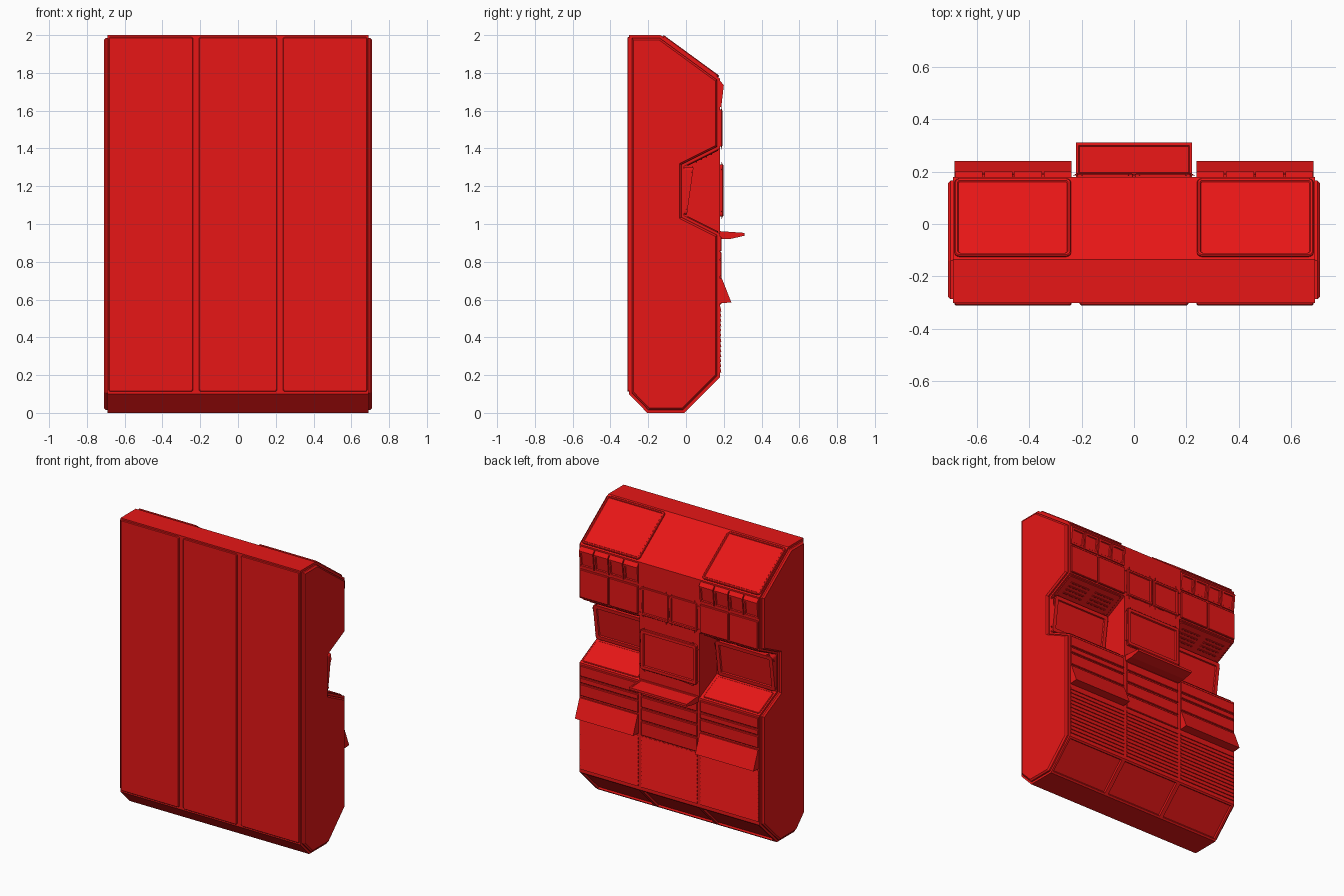
import bpy, bmesh
from mathutils import Vector

if "Cube" in bpy.data.objects:
    bpy.data.objects.remove(bpy.data.objects["Cube"])

red = bpy.data.materials.new("red")
red.diffuse_color = (0.8, 0.008, 0.008, 1)
red.use_nodes = True
red.node_tree.nodes["Principled BSDF"].inputs["Base Color"].default_value = red.diffuse_color


def prism(name, x0, x1, pts, n=None, chamfer=0, rim=0, depth=0, rounded=0):
    """Extrude a (y, z) outline along x; dress the face that lies furthest along n."""
    bm = bmesh.new()
    a = [bm.verts.new((x0, y, z)) for y, z in pts]
    b = [bm.verts.new((x1, y, z)) for y, z in pts]
    k = len(pts)
    bm.faces.new(a)
    bm.faces.new(b)
    for i in range(k):
        j = (i + 1) % k
        bm.faces.new((a[i], a[j], b[j], b[i]))
    if rounded:
        es = [bm.edges.get((v[i], v[i + 1])) for v in (a, b) for i in (0, 2)]
        bmesh.ops.bevel(bm, geom=es, offset=rounded, segments=3, profile=0.5, affect='EDGES')
    bmesh.ops.recalc_face_normals(bm, faces=bm.faces)
    bm.normal_update()
    if n:
        n = Vector(n)
        f = max(bm.faces, key=lambda q: q.calc_center_median().dot(n))
        for t, d in ((chamfer, chamfer), (rim, 0), (0.004 if rim else 0, -depth)):
            if t:
                bmesh.ops.inset_region(bm, faces=[f], thickness=t, depth=d, use_even_offset=True)
    me = bpy.data.meshes.new(name)
    bm.to_mesh(me)
    bm.free()
    me.materials.append(red)
    ob = bpy.data.objects.new(name, me)
    bpy.context.collection.objects.link(ob)
    return ob


def slab(name, x0, x1, p, q, t, chamfer=0.004, rim=0, depth=0, rounded=0.012):
    """Raised plate on the line p-q of the side outline (counter-clockwise = outward)."""
    p, q = Vector(p), Vector(q)
    d = (q - p).normalized()
    n = Vector((d.y, -d.x))
    o = n * (t - chamfer)
    return prism(name, x0, x1, [p, p + o, q + o, q], (0, n.x, n.y), chamfer, rim, depth, rounded)


def inset(pts, d):
    """Shrink a counter-clockwise outline by d."""
    out = []
    for i, p in enumerate(pts):
        p = Vector(p)
        u = (p - Vector(pts[i - 1])).normalized()
        v = (Vector(pts[(i + 1) % len(pts)]) - p).normalized()
        m = Vector((-u.y, u.x)) + Vector((-v.y, v.x))
        out.append(p + m * (2 * d / m.length_squared))
    return out


Y = 0.18                                    # plane of the equipment face
low = [(-0.302, 0.1), (-0.205, 0)]
notch = [(Y, 0.95), (-0.01, 1.045), (-0.01, 1.305), (Y, 1.4)]
high = [(Y, 1.77), (-0.135, 2), (-0.302, 2)]
core = low + [(-0.03, 0), (Y, 0.21)]

# cabinet body: full centre bay, notched outer bays
prism("centre_bay", -0.23, 0.23, core + high)
for s, side in ((1, "right"), (-1, "left")):
    def span(u, v):
        return sorted((s * u, s * v))
    prism(side + "_bay", *span(0.23, 0.69), core + notch + high)

    # outer side cover
    outline = low + [(-0.01, 0), (Y, 0.19)] + notch + high
    prism(side + "_cover", s * 0.69, s * 0.70, inset(outline, 0.015), (s, 0, 0), 0.01)

    # sloped roof hatch
    p, q = Vector((Y, 1.77)), Vector((-0.135, 2))
    slab(side + "_roof_hatch", *span(0.24, 0.685), p.lerp(q, 0.03), p.lerp(q, 0.97), 0.01,
         rim=0.008, depth=0.005, rounded=0.02)

    # row of four tilted small panels
    for i in range(4):
        x = 0.238 + i * 0.113
        prism(f"{side}_small_panel_{i}", *span(x, x + 0.106),
              [(Y, 1.62), (0.187, 1.62), (0.2, 1.735), (Y, 1.76)], (0, 1, -0.12), 0, 0.012, 0.006)

    # notch: floor plate, slotted ceiling plate, tilted screen
    fl = [Vector(v) for v in notch]
    slab(side + "_desk_plate", *span(0.25, 0.68), fl[0].lerp(fl[1], 0.06), fl[0].lerp(fl[1], 0.92), 0.006)
    slab(side + "_ceiling_plate", *span(0.25, 0.68), fl[2].lerp(fl[3], 0.08), fl[2].lerp(fl[3], 0.95), 0.006)
    for c in range(2):
        for r in range(4):
            x = 0.29 + c * 0.2
            u = 0.3 + r * 0.14
            slab(f"{side}_ceiling_slot_{c}_{r}", *span(x, x + 0.15), fl[2].lerp(fl[3], u),
                 fl[2].lerp(fl[3], u + 0.04), 0.011, chamfer=0.002, rounded=0)
    prism(side + "_screen", *span(0.25, 0.688),
          [(-0.01, 1.05), (0.005, 1.05), (0.04, 1.3), (-0.01, 1.3)], (0, 1, -0.14), 0, 0.025, 0.008, 0.015)

    # drawers and the flared hood below the desk
    for i, (z0, z1) in enumerate(((0.86, 0.935), (0.815, 0.852), (0.725, 0.807))):
        slab(f"{side}_drawer_{i}", *span(0.238, 0.685), (Y, z0), (Y, z1), 0.008, rounded=0)
    prism(side + "_hood", *span(0.238, 0.685), [(Y, 0.58), (0.24, 0.585), (0.19, 0.712), (Y, 0.712)])

# centre bay: monitor, fold-out shelf, drawers
slab("centre_monitor", -0.215, 0.215, (Y, 1.04), (Y, 1.315), 0.018, rim=0.02, depth=0.009)
prism("centre_shelf", -0.222, 0.222,
      [(Y, 0.92), (0.24, 0.922), (0.31, 0.938), (0.31, 0.953), (Y, 0.962)], (0, 0.05, 1), 0, 0.01, 0.004)
for i, (z0, z1) in enumerate(((0.855, 0.915), (0.77, 0.845), (0.68, 0.76), (0.575, 0.67))):
    slab(f"centre_drawer_{i}", -0.215, 0.215, (Y, z0), (Y, z1), 0.008, rounded=0)

# parts repeated in all three bays
for name, x0, x1 in (("left", -0.685, -0.238), ("centre", -0.215, 0.215), ("right", 0.238, 0.685)):
    # rear wall panel
    e = 0.207 if name == "centre" else 0
    slab(name + "_wall_panel", *((-e, e) if e else (x0, x1)), (-0.302, 1.99), (-0.302, 0.112), 0.008)
    # pair of upper panels
    h = (x1 - x0) / 2
    for i in range(2):
        rim = 0.012 if name == "centre" else 0
        slab(f"{name}_upper_panel_{i}", x0 + i * h + 0.004 * i, x0 + h * (i + 1) - 0.004 * (1 - i),
             (Y, 1.41), (Y, 1.605), 0.012, rim=rim, depth=0.007, rounded=0.006)
    # louvred vent
    n, z0, z1 = 13, 0.215, 0.565
    st = (z1 - z0) / n
    teeth = [(Y - 0.01, z1), (Y - 0.01, z0)]
    for i in range(n):
        teeth += [(Y + 0.007, z0 + i * st), (Y + 0.001, z0 + (i + 1) * st)]
    prism(name + "_vent", x0, x1, teeth)
    # framed recess on the lower slope
    m = {"left": (-0.69, -0.23), "centre": (-0.23, 0.23), "right": (0.23, 0.69)}[name]
    prism(name + "_toe_recess", *m, [(-0.03, 0), (-0.01, 0), (Y, 0.19), (Y, 0.21)],
          (0, 1, -1), 0, 0.014, 0.012)
